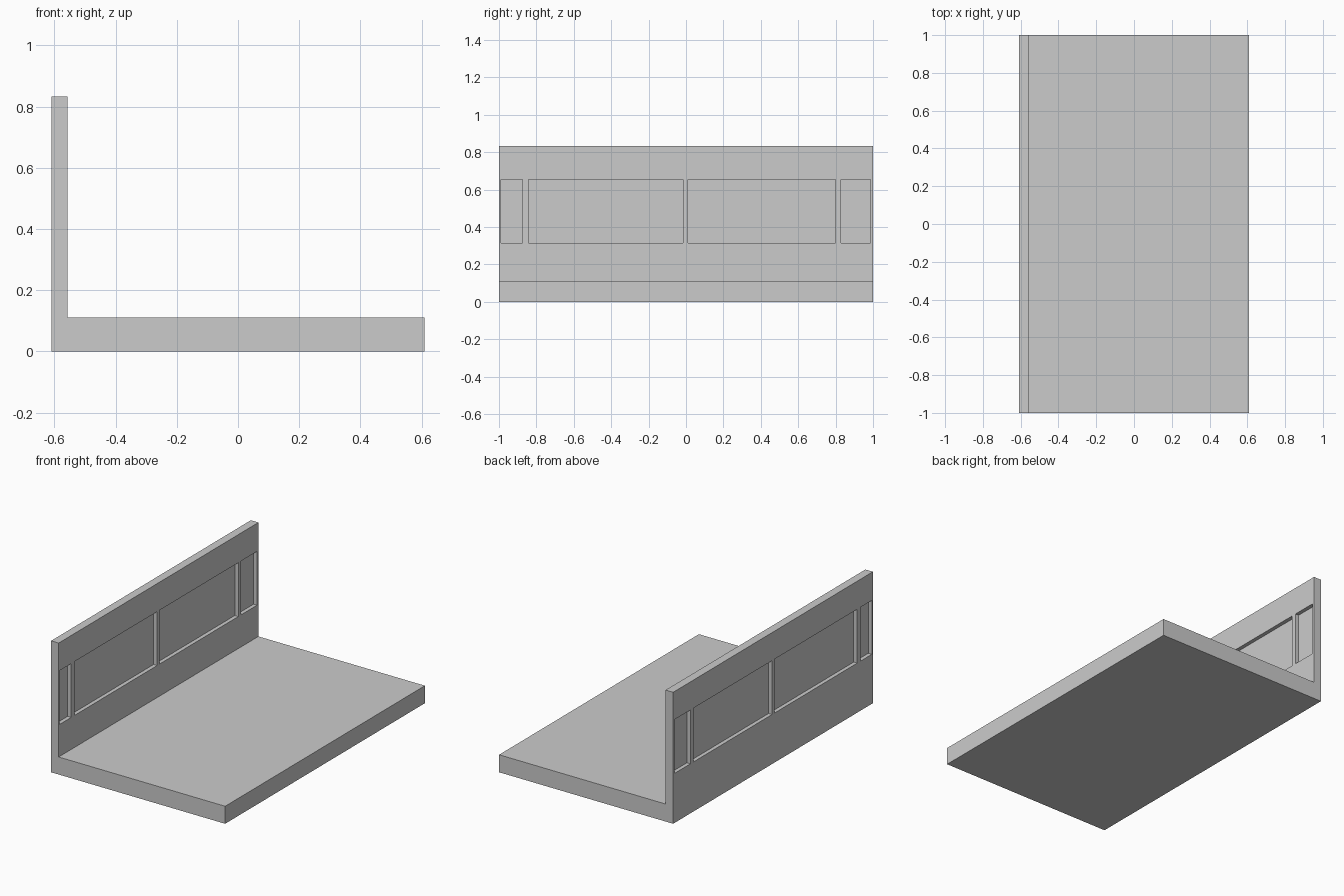
import bpy, bmesh
from mathutils import Matrix, Vector

if "Cube" in bpy.data.objects:
    bpy.data.objects.remove(bpy.data.objects["Cube"])

X0, X1 = -0.61, 0.61          # outer wall face, free floor edge
WALL_IN, WALL_TOP = -0.557, 0.833
FLOOR_TOP = 0.111
SILL, HEAD = 0.314, 0.655
WINDOWS = [(-0.99, -0.875), (-0.843, -0.015), (0.01, 0.798), (0.828, 0.987)]


def finish(name, bm):
    bmesh.ops.recalc_face_normals(bm, faces=bm.faces)
    mesh = bpy.data.meshes.new(name)
    bm.to_mesh(mesh)
    bm.free()
    obj = bpy.data.objects.new(name, mesh)
    bpy.context.collection.objects.link(obj)
    return obj


def window_boxes(name, x_min, x_max):
    """One box per window opening, spanning x_min..x_max."""
    bm = bmesh.new()
    for y0, y1 in WINDOWS:
        centre = Vector(((x_min + x_max) / 2, (y0 + y1) / 2, (SILL + HEAD) / 2))
        size = Vector((x_max - x_min, y1 - y0, HEAD - SILL, 1))
        bmesh.ops.create_cube(bm, size=1, matrix=Matrix.Translation(centre) @ Matrix.Diagonal(size))
    return finish(name, bm)


# Floor slab and wall: one L profile extruded along y
profile = [(X0, 0), (X1, 0), (X1, FLOOR_TOP), (WALL_IN, FLOOR_TOP), (WALL_IN, WALL_TOP), (X0, WALL_TOP)]
bm = bmesh.new()
face = bm.faces.new([bm.verts.new((x, -1, z)) for x, z in profile])
ext = bmesh.ops.extrude_face_region(bm, geom=[face])
bmesh.ops.translate(bm, vec=(0, 2, 0), verts=[v for v in ext["geom"] if isinstance(v, bmesh.types.BMVert)])
shell = finish("floor_and_wall", bm)

# Window openings cut through the wall
cutter = window_boxes("window_cutter", X0 - 0.05, WALL_IN + 0.05)
cutter.hide_render = True
cutter.display_type = 'WIRE'
cut = shell.modifiers.new("window_openings", 'BOOLEAN')
cut.operation = 'DIFFERENCE'
cut.solver = 'EXACT'
cut.object = cutter

# Thin panes in the middle of the wall thickness
mid = (X0 + WALL_IN) / 2
window_boxes("window_panes", mid - 0.002, mid + 0.002)
